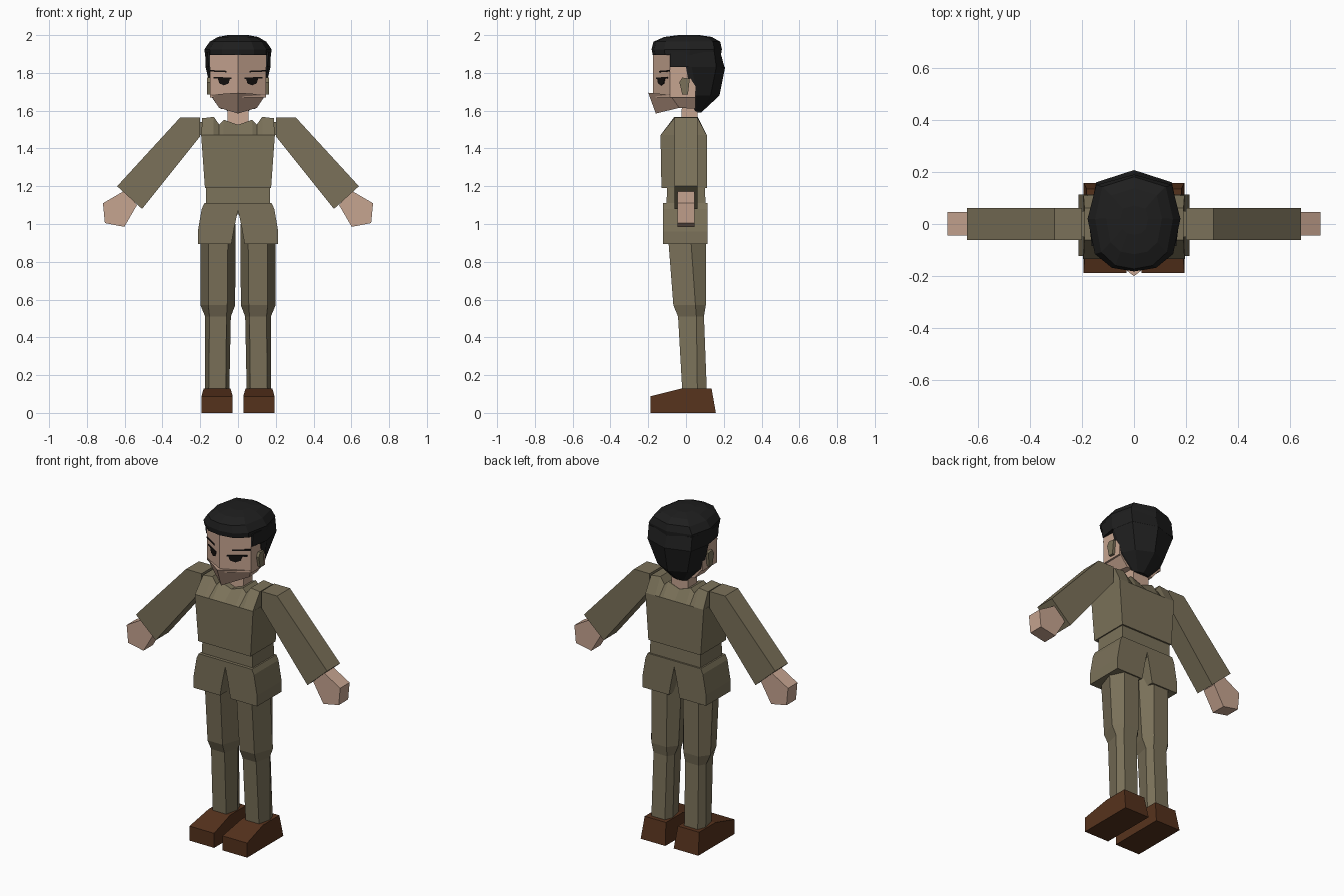
import bpy, bmesh

if "Cube" in bpy.data.objects:
    bpy.data.objects.remove(bpy.data.objects["Cube"])


def material(name, r, g, b):
    m = bpy.data.materials.new(name)
    m.diffuse_color = [(c / 255) ** 2.2 for c in (r, g, b)] + [1.0]
    m.use_nodes = True
    m.node_tree.nodes["Principled BSDF"].inputs["Base Color"].default_value = m.diffuse_color
    return m


OLIVE = material("olive cloth", 122, 113, 90)
SKIN = material("skin", 197, 163, 143)
HAIR = material("black hair", 36, 36, 36)
LEATHER = material("brown leather", 86, 53, 34)
INK = material("eye black", 26, 23, 22)


def loft(name, rings, mat):
    """Skin a series of equal-length point rings and cap both ends."""
    bm = bmesh.new()
    rows = [[bm.verts.new(p) for p in ring] for ring in rings]
    n = len(rows[0])
    for a, b in zip(rows, rows[1:]):
        for i in range(n):
            j = (i + 1) % n
            bm.faces.new((a[i], a[j], b[j], b[i]))
    bm.faces.new(rows[0])
    bm.faces.new(rows[-1])
    bmesh.ops.recalc_face_normals(bm, faces=bm.faces)
    me = bpy.data.meshes.new(name)
    bm.to_mesh(me)
    bm.free()
    me.materials.append(mat)
    ob = bpy.data.objects.new(name, me)
    bpy.context.collection.objects.link(ob)
    return ob


def pair(name, rings, mat):
    """Left and right copies, mirrored across x = 0."""
    for side, s in (("right", 1), ("left", -1)):
        loft(side + "_" + name, [[(s * x, y, z) for x, y, z in r] for r in rings], mat)


def slab(profile, y0, y1):
    """Rings for an x-z profile extruded along y."""
    return [[(x, y, z) for x, z in profile] for y in (y0, y1)]


def sym(half):
    """Close a half ring (front to back) by mirroring in x."""
    return half + [(-x, y, z) for x, y, z in reversed(half) if x > 0]


def rect(x, y0, y1, z):
    return [(-x, y0, z), (x, y0, z), (x, y1, z), (-x, y1, z)]


# Jacket: chest, yoke with collar notches, waist, split skirt
loft("chest", [rect(.175, -.13, .11, 1.19), rect(.195, -.135, .11, 1.47)], OLIVE)
tops = [(.19, 1.56), (.128, 1.567), (.1, 1.527), (.075, 1.552), (0, 1.525)]
tops += [(-x, z) for x, z in reversed(tops[:-1])]
loft("shoulder_yoke", [[(x * 1.02, -.135, 1.47), (x, -.062, z), (x, .062, z), (x * 1.02, .11, 1.47)]
                       for x, z in tops], OLIVE)
loft("waist", [rect(.17, -.105, .105, 1.05), rect(.168, -.1, .1, 1.2)], OLIVE)
pair("jacket_skirt", slab([(0, 1.11), (.178, 1.11), (.192, 1.08), (.213, .96), (.213, .895),
                           (.035, .895), (.02, .98), (0, 1.075)], -.122, .113), OLIVE)

# Arms: shoulder joint, sleeve, hand
pair("shoulder_joint", slab([(.18, 1.47), (.21, 1.47), (.21, 1.54), (.18, 1.54)], -.05, .05), OLIVE)
pair("sleeve", slab([(.2, 1.565), (.305, 1.565), (.64, 1.2), (.508, 1.08), (.2, 1.465)],
                    -.062, .062), OLIVE)
pair("hand", slab([(.595, 1.18), (.715, 1.11), (.705, 1.005), (.602, .985), (.535, 1.1)],
                  -.044, .046), SKIN)


# Trouser legs: six-sided sections
def leg_ring(z, cx, front_w, mid_w, y0, ym, y1):
    return [(cx - front_w, y0, z), (cx + front_w, y0, z), (cx + mid_w, ym, z),
            (cx + front_w, y1, z), (cx - front_w, y1, z), (cx - mid_w, ym, z)]


pair("trouser_leg", [leg_ring(1.0, .105, .052, .092, -.1, .02, .105),
                     leg_ring(.57, .107, .05, .092, -.067, .05, .105),
                     leg_ring(.51, .106, .045, .068, -.042, .055, .095),
                     leg_ring(.12, .11, .045, .064, -.02, .06, .11)], OLIVE)

# Shoes
pair("shoe", [[(xb, -.188, 0), (xb, -.188, .088), (xt, -.02, .13), (xt, .135, .13), (xb, .158, 0)]
              for xb, xt in ((.028, .04), (.193, .182))], LEATHER)

# Head: neck, wedge-shaped face, jutting jaw, ears
loft("neck", [rect(.055, -.03, .06, 1.49), rect(.055, -.02, .06, 1.65)], SKIN)
loft("face", [sym([(0, -.175, z), (.147, -.085, z), (.147, .05, z)]) for z in (1.67, 1.93)], SKIN)
loft("jaw", [sym([(0, -.2, 1.695), (.147, -.087, 1.685), (.145, .05, 1.68)]),
             sym([(0, -.16, 1.585), (.1, -.035, 1.615), (.09, .05, 1.61)])], SKIN)
pair("ear", [[(x, -.035, 1.75), (x, -.02, 1.685), (x, .01, 1.685), (x, .02, 1.77), (x, -.02, 1.775)]
             for x in (.14, .163)], OLIVE)


# Painted face details: thin plates lying on the slanted face
def face_plate(name, profile):
    pair(name, [[(x, -.175 + .6122 * x - d, z) for x, z in profile] for d in (-.002, .004)], INK)


face_plate("eyebrow", [(.06, 1.803), (.147, 1.807), (.147, 1.815), (.06, 1.811)])
face_plate("eyelash", [(.035, 1.768), (.13, 1.77), (.13, 1.778), (.035, 1.776)])
face_plate("eye", [(.042, 1.77), (.05, 1.744), (.075, 1.734), (.098, 1.744), (.107, 1.77)])

# Hair: cap on top, then sideburns and a back that tapers to the nape
outline = [(0, -.182), (.085, -.168), (.15, -.115), (.178, .02), (.145, .15), (0, .19)]


def cap_ring(z, sx, sy, cy=.01):
    return sym([(x * sx, cy + (y - cy) * sy, z) for x, y in outline])


loft("hair_cap", [cap_ring(1.895, .98, .97), cap_ring(1.925, 1, 1), cap_ring(1.965, .84, .95),
                  cap_ring(1.99, .6, .68, .025), cap_ring(2.0, .3, .3, .02)], HAIR)


def back_ring(z, *pts):
    return sym([(x, y, z) for x, y in pts])


loft("hair_back", [back_ring(1.91, (.162, -.085), (.174, .02), (.145, .15), (0, .182)),
                   back_ring(1.832, (.155, -.085), (.172, .02), (.145, .16), (0, .203)),
                   back_ring(1.83, (.155, 0), (.172, .03), (.145, .16), (0, .207)),
                   back_ring(1.68, (.135, .025), (.135, .06), (.1, .13), (0, .177)),
                   back_ring(1.59, (.045, .05), (.05, .06), (.035, .072), (0, .08))], HAIR)
